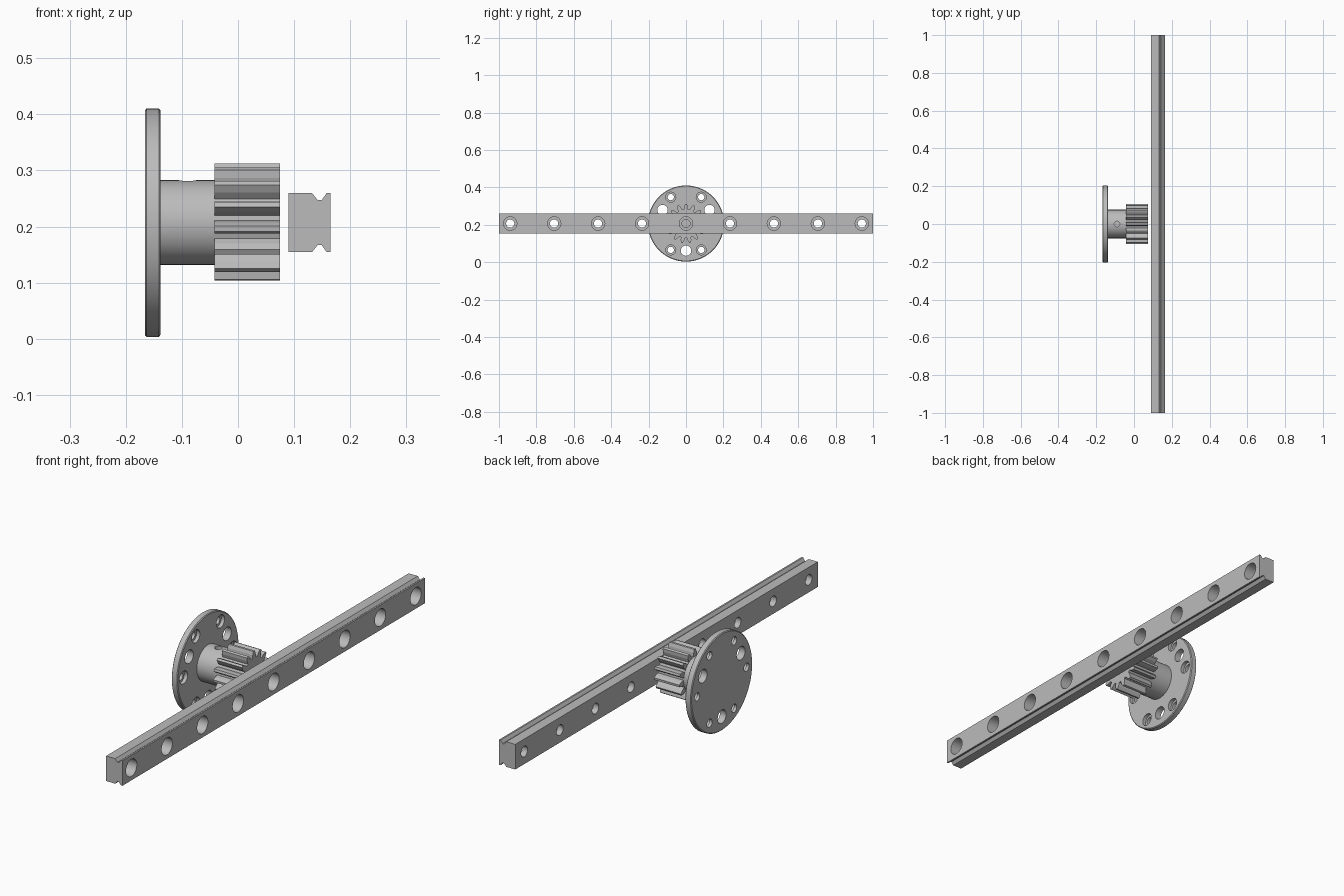
import bpy, bmesh, math
from math import cos, sin, radians, tau
from mathutils import Matrix

old = bpy.data.objects.get("Cube")
if old:
    bpy.data.objects.remove(old, do_unlink=True)

AXIS_Z = 0.207   # height of the pinion axis and rail holes

steel = bpy.data.materials.new("plain grey steel")
steel.use_nodes = True
grey = (0.5, 0.5, 0.5, 1)
steel.diffuse_color = grey
steel.node_tree.nodes["Principled BSDF"].inputs["Base Color"].default_value = grey


def lathe(bm, steps, segs, matrix):
    """Closed turned solid along x from (x, radius) steps."""
    rings = [[bm.verts.new(matrix @ Matrix.Translation((x, r * cos(a), r * sin(a))).translation)
              for a in (tau * i / segs for i in range(segs))] for x, r in steps]
    for a, b in zip(rings, rings[1:]):
        for i in range(segs):
            j = (i + 1) % segs
            bm.faces.new((a[i], a[j], b[j], b[i]))
    bm.faces.new(rings[0])
    bm.faces.new(rings[-1])


def extrude(bm, outline, vec):
    """Closed prism from an outline of 3D points."""
    face = bm.faces.new([bm.verts.new(p) for p in outline])
    ext = bmesh.ops.extrude_face_region(bm, geom=[face])
    verts = [v for v in ext["geom"] if isinstance(v, bmesh.types.BMVert)]
    bmesh.ops.translate(bm, verts=verts, vec=vec)


def finish(name, bm):
    bmesh.ops.recalc_face_normals(bm, faces=bm.faces)
    mesh = bpy.data.meshes.new(name)
    bm.to_mesh(mesh)
    bm.free()
    mesh.materials.append(steel)
    obj = bpy.data.objects.new(name, mesh)
    bpy.context.collection.objects.link(obj)
    return obj


def select(obj):
    bpy.ops.object.select_all(action="DESELECT")
    obj.select_set(True)
    bpy.context.view_layer.objects.active = obj


def drill(obj, bm):
    """Cut the solids in bm out of obj."""
    cutter = finish("cutter", bm)
    cutter.hide_render = True
    mod = obj.modifiers.new("holes", "BOOLEAN")
    mod.operation = "DIFFERENCE"
    mod.solver = "EXACT"
    mod.object = cutter
    select(obj)
    bpy.ops.object.modifier_apply(modifier=mod.name)
    bpy.data.objects.remove(cutter, do_unlink=True)


def smooth(obj):
    select(obj)
    bpy.ops.object.shade_smooth_by_angle(angle=radians(30))


def at(y=0, z=0):
    return Matrix.Translation((0, y, AXIS_Z + z))


# Guide rail: grooved profile, mirrored about its mid height
half = [(0.09, 0.0525), (0.132, 0.0525), (0.142, 0.04),
        (0.149, 0.04), (0.158, 0.0525), (0.165, 0.0525)]
profile = half + [(x, -z) for x, z in reversed(half)]
bm = bmesh.new()
extrude(bm, [(x, -1, AXIS_Z + z) for x, z in profile], (0, 2, 0))
rail = finish("guide_rail", bm)

# Counterbored rail bolt holes
bm = bmesh.new()
for i in range(-4, 5):
    lathe(bm, [(0.07, 0.022), (0.115, 0.022), (0.115, 0.036), (0.18, 0.036)],
          20, at(0.235 * i))
drill(rail, bm)
smooth(rail)

# Mounting flange with softened rims
bm = bmesh.new()
lathe(bm, [(-0.166, 0.2), (-0.163, 0.2035), (-0.141, 0.2035), (-0.138, 0.2)], 64, at())
flange = finish("mounting_flange", bm)

# Six counterbored bolt holes and three plain holes
bm = bmesh.new()
for i in range(6):
    a = tau * i / 6
    lathe(bm, [(-0.18, 0.017), (-0.153, 0.017), (-0.153, 0.027), (-0.12, 0.027)],
          16, at(0.163 * cos(a), 0.163 * sin(a)))
for deg in (30, 150, 270):
    a = radians(deg)
    lathe(bm, [(-0.18, 0.028), (-0.12, 0.028)], 16, at(0.145 * cos(a), 0.145 * sin(a)))
drill(flange, bm)
smooth(flange)

# Hub with a set screw hole in its top
bm = bmesh.new()
lathe(bm, [(-0.139, 0.0755), (-0.04, 0.0755)], 48, at())
hub = finish("hub", bm)
bm = bmesh.new()
upright = Matrix.Translation((-0.09, 0, AXIS_Z)) @ Matrix.Rotation(-math.pi / 2, 4, "Y")
lathe(bm, [(0.03, 0.015), (0.1, 0.015)], 16, upright)
drill(hub, bm)
smooth(hub)

# Pinion gear: one tooth outline repeated around the axis
TEETH = 15
tooth = [(-8.5, 0.077), (-6, 0.092), (-2.6, 0.105),
         (2.6, 0.105), (6, 0.092), (8.5, 0.077)]
outline = []
for i in range(TEETH):
    for deg, r in tooth:
        a = radians(90 + deg) + tau * i / TEETH
        outline.append((-0.042, r * cos(a), AXIS_Z + r * sin(a)))
bm = bmesh.new()
extrude(bm, outline, (0.117, 0, 0))
finish("pinion_gear", bm)
